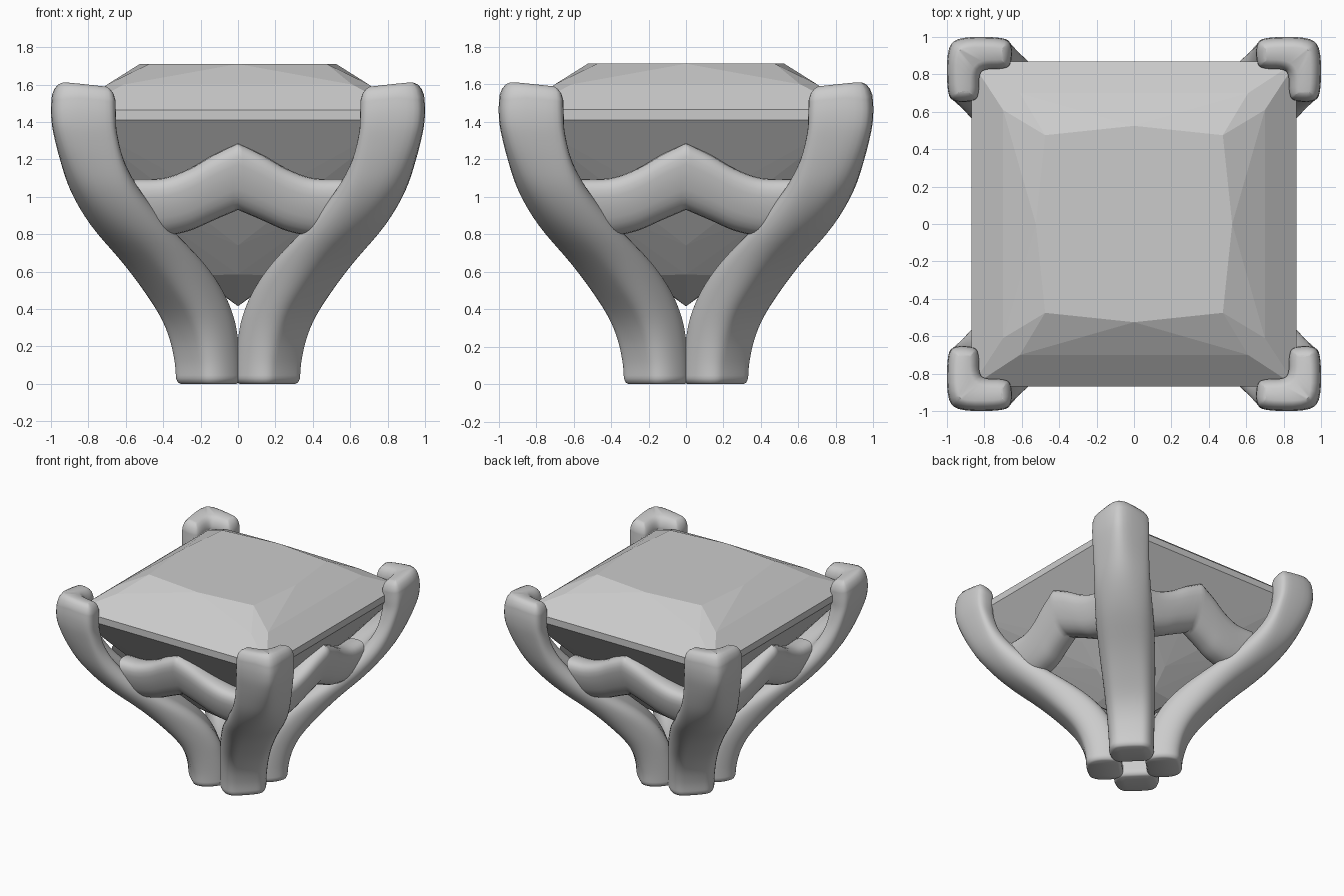
import bpy, bmesh, math
from mathutils import Vector

if "Cube" in bpy.data.objects:
    bpy.data.objects.remove(bpy.data.objects["Cube"])

R2 = math.sqrt(2)


def spline(pts, n=4):
    """Catmull-Rom resampling of tuples of any length."""
    out = []
    for i in range(len(pts) - 1):
        a, b = pts[max(i - 1, 0)], pts[i]
        c, d = pts[i + 1], pts[min(i + 2, len(pts) - 1)]
        for k in range(n):
            t = k / n
            out.append(tuple(0.5 * (2 * q + (r - p) * t + (2 * p - 5 * q + 4 * r - s) * t * t
                                    + (3 * q - p - 3 * r + s) * t ** 3)
                             for p, q, r, s in zip(a, b, c, d)))
    return out + [tuple(pts[-1])]


def finish(name, bm, smooth):
    bmesh.ops.recalc_face_normals(bm, faces=bm.faces)
    me = bpy.data.meshes.new(name)
    bm.to_mesh(me)
    bm.free()
    if smooth:
        me.shade_smooth()
        me.set_sharp_from_angle(angle=math.radians(40))
    return me


def loft(name, rings, mid):
    """Skin closed rings; caps are ladders of quads starting either side of point mid."""
    bm = bmesh.new()
    vs = [[bm.verts.new(p) for p in r] for r in rings]
    n = len(vs[0])
    for a, b in zip(vs, vs[1:]):
        for i in range(n):
            j = (i + 1) % n
            bm.faces.new((a[i], a[j], b[j], b[i]))
    for r in (vs[0], vs[-1]):
        for k in range(n // 2 - 1):
            bm.faces.new((r[mid - k], r[(mid + 1 + k) % n], r[(mid + 2 + k) % n], r[mid - k - 1]))
    return finish(name, bm, True)


def four(name, me):
    for k in range(4):
        ob = bpy.data.objects.new(f"{name}_{k + 1}", me)
        ob.rotation_euler.z = k * math.pi / 2
        bpy.context.collection.objects.link(ob)


def ramp(z, lo, hi):
    v = min(max((z - lo) / (hi - lo), 0), 1)
    return v * v * (3 - 2 * v)


# Prong: section turns from a rounded block at the foot into an L at the claw
def section(z, xi, xo, h, inset):
    v, bulge = ramp(z, 0.75, 1.4), 0.12 + 0.88 * ramp(z, 0.3, 1.4)
    c = 0.055 * (1 - v)
    t = h * (1 - 0.5 * v)
    ro, ri = R2 * (xo + c) - h, R2 * (xi - c) + t
    pts = [Vector(p) for p in ((ro + bulge * h, 0), (ro, h), (ri, t), (ri + v * t, 0),
                               (ri, -t), (ro, -h))]
    for f in (0.27 - 0.1 * v, 0.25, 0.25):
        new = []
        for a, b in zip(pts, pts[1:] + pts[:1]):
            new += [a.lerp(b, f), b.lerp(a, f)]
        pts = new
    ring = []
    for i, p in enumerate(pts):
        d = (pts[(i + 1) % len(pts)] - pts[i - 1]).normalized()
        q = p + Vector((-d.y, d.x)) * inset
        drop = 0.15 * max(0, 1.35 - q.x) + 0.3 * max(0, q.x - 1.31)
        drop *= min(max((z - 1.3) / 0.25, 0), 1)
        ring.append(((q.x - q.y) / R2, (q.x + q.y) / R2, z - drop))
    return ring


path = [(0.03, 0, .312, .17), (.12, .002, .32, .172), (.24, .014, .348, .178),
        (.36, .036, .4, .186), (.5, .092, .49, .197), (.65, .195, .6, .21),
        (.85, .385, .762, .224), (1.03, .528, .875, .234), (1.2, .62, .945, .24),
        (1.35, .655, .988, .245), (1.46, .655, 1.0, .247), (1.55, .658, .995, .242)]
rings = [section(0, 0, .312, .17, .025), section(.008, 0, .312, .17, .01)]
rings += [section(*s, 0) for s in spline(path)]
for z, i in ((1.585, .01), (1.607, .028), (1.617, .048)):
    rings.append(section(z, .66, .992, .24, i))
four("prong", loft("prong", rings, 8))

# Gallery rail: peaked band slung between neighbouring prongs (top x, z, bottom x, z)
half = spline([(0, 1.288, 0, .93), (.13, 1.225, .14, .87), (.26, 1.15, .24, .825),
               (.4, 1.1, .33, .8), (.56, 1.095, .41, .785)])
stations = [(-a, b, -c, d) for a, b, c, d in half[:0:-1]] + half
rings = []
for tx, tz, bx, bz in stations:
    ring = []
    for k in range(24):
        a = k * math.tau / 24
        u = math.copysign(abs(math.sin(a)) ** 0.75, math.sin(a))
        w = math.copysign(abs(math.cos(a)) ** 0.75, math.cos(a))
        f = (u + 1) / 2
        z = bz + (tz - bz) * f
        ring.append((bx + (tx - bx) * f, -(.69 + (z - 1.1) * .3) + .115 * w, z))
    rings.append(ring)
four("gallery_rail", loft("gallery_rail", rings, 11))

# Square-cut stone: table, crown, girdle, pavilion rings and culet joined by a hull
pts = [(0, 0, .415)]
for sx in (1, -1):
    for sy in (1, -1):
        pts += [(sx * .475, sy * .475, 1.71), (sx * .61, sy * .70, 1.6), (sx * .70, sy * .61, 1.6),
                (sx * .87, sy * .87, 1.465), (sx * .87, sy * .87, 1.41),
                (sx * .51, sy * .51, .95), (sx * .21, sy * .21, .58)]
for m, z in ((.525, 1.71), (.515, .93), (.37, .74), (.235, .585)):
    pts += [(m, 0, z), (-m, 0, z), (0, m, z), (0, -m, z)]
bm = bmesh.new()
for p in pts:
    bm.verts.new(p)
bmesh.ops.convex_hull(bm, input=bm.verts[:])
bmesh.ops.dissolve_limit(bm, angle_limit=0.01, verts=bm.verts[:], edges=bm.edges[:])
stone = bpy.data.objects.new("stone", finish("stone", bm, False))
bpy.context.collection.objects.link(stone)
